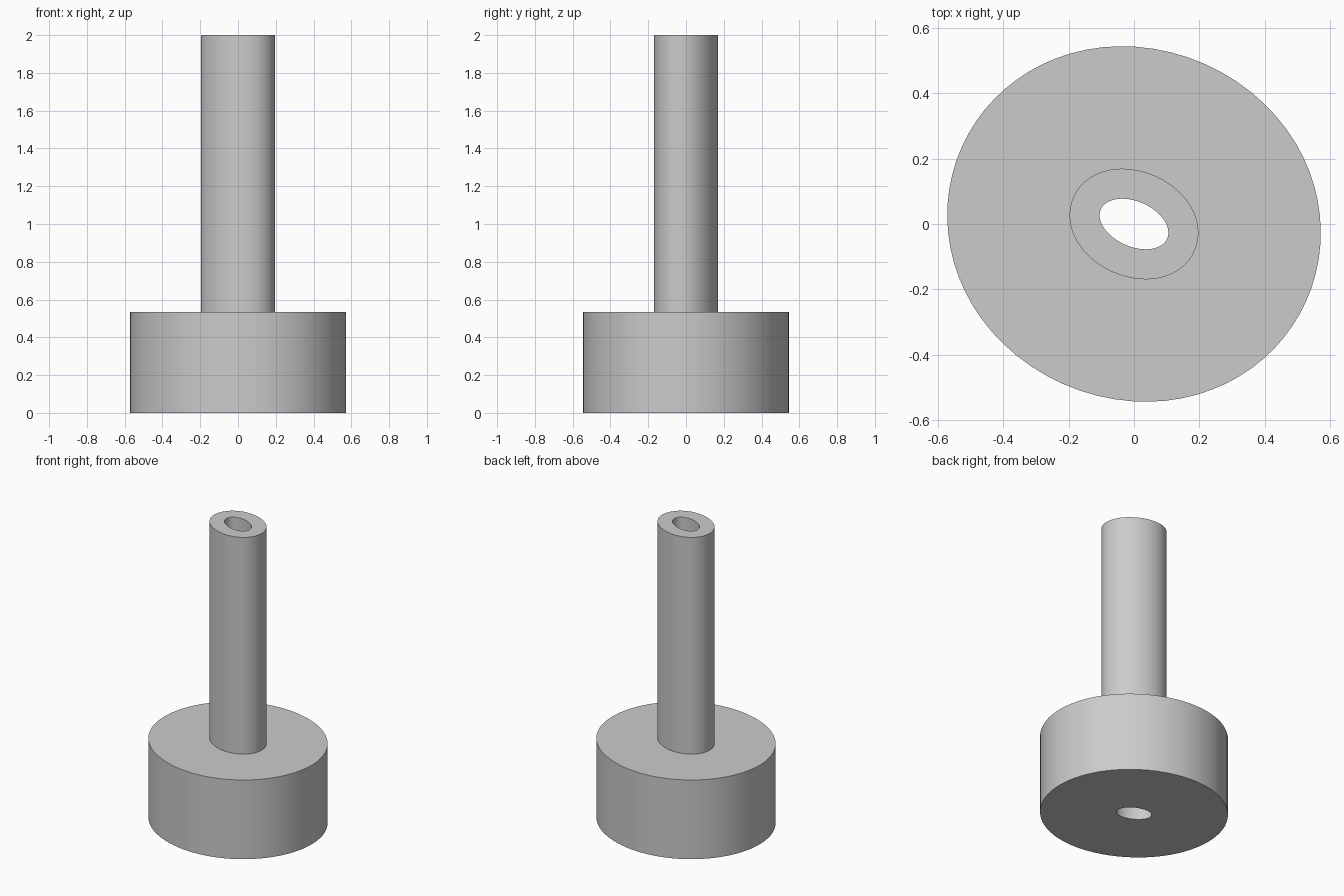
import bpy
import math

cube = bpy.data.objects.get("Cube")
if cube:
    bpy.data.objects.remove(cube, do_unlink=True)

# Bore ellipse: half axes and turn; the outer walls are parallel offsets of it
LONG, SHORT, TURN = 0.111, 0.069, math.radians(-24)
SIDES = 72
SHAFT_WALL, BASE_WALL = 0.092, 0.467
BASE_TOP, SHAFT_TOP = 0.535, 2.0


def ring(offset, z):
    """Ellipse pushed outward along its normals, evenly spaced by normal angle."""
    points = []
    for i in range(SIDES):
        n = math.tau * i / SIDES
        nx, ny = math.cos(n), math.sin(n)
        reach = math.hypot(LONG * nx, SHORT * ny)
        x = LONG ** 2 * nx / reach + offset * nx
        y = SHORT ** 2 * ny / reach + offset * ny
        points.append((x * math.cos(TURN) - y * math.sin(TURN),
                       x * math.sin(TURN) + y * math.cos(TURN), z))
    return points


# Closed section: bore bottom, base wall, shoulder, shaft wall, bore top
section = [(0, 0), (BASE_WALL, 0), (BASE_WALL, BASE_TOP),
           (SHAFT_WALL, BASE_TOP), (SHAFT_WALL, SHAFT_TOP), (0, SHAFT_TOP)]
verts = [p for offset, z in section for p in ring(offset, z)]
faces = []
for r in range(len(section)):
    a, b = r * SIDES, (r + 1) % len(section) * SIDES
    for i in range(SIDES):
        j = (i + 1) % SIDES
        faces.append((a + i, a + j, b + j, b + i))

mesh = bpy.data.meshes.new("hollow_shaft_on_base")
mesh.from_pydata(verts, [], faces)
body = bpy.data.objects.new("hollow_shaft_on_base", mesh)
bpy.context.collection.objects.link(body)

# Plain grey
grey = bpy.data.materials.new("grey")
grey.use_nodes = True
colour = (0.6, 0.6, 0.6, 1)
grey.diffuse_color = colour
grey.node_tree.nodes["Principled BSDF"].inputs["Base Color"].default_value = colour
mesh.materials.append(grey)

# Smooth walls with crisp rims
bpy.ops.object.select_all(action="DESELECT")
body.select_set(True)
bpy.context.view_layer.objects.active = body
bpy.ops.object.shade_smooth_by_angle(angle=math.radians(30))
